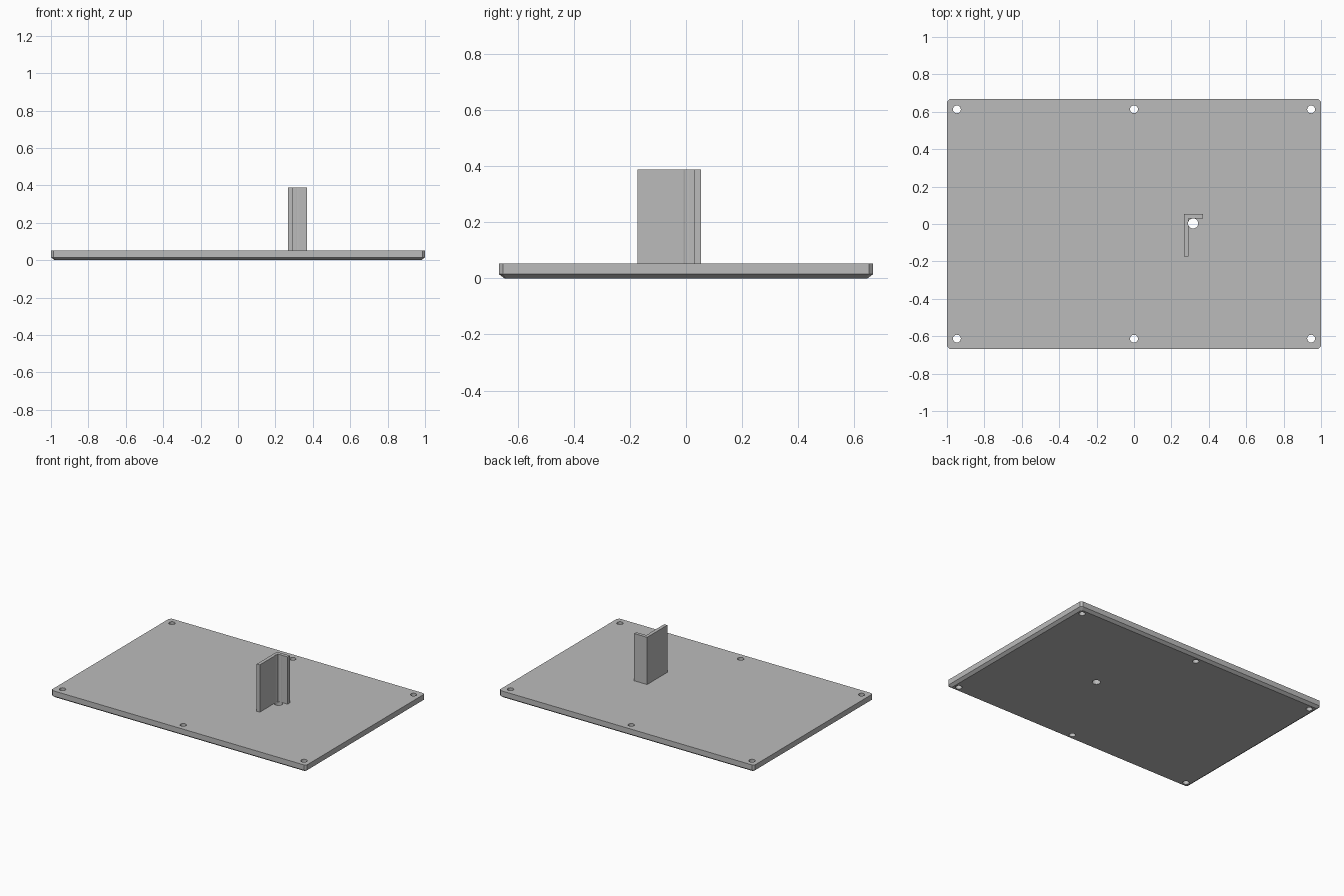
import bpy
import bmesh
from mathutils import Matrix

if "Cube" in bpy.data.objects:
    bpy.data.objects.remove(bpy.data.objects["Cube"], do_unlink=True)

grey = bpy.data.materials.new("plain grey")
grey.use_nodes = True
colour = (0.5, 0.5, 0.5, 1)
grey.diffuse_color = colour
grey.node_tree.nodes["Principled BSDF"].inputs["Base Color"].default_value = colour


def add_object(name, bm):
    bmesh.ops.recalc_face_normals(bm, faces=bm.faces)
    mesh = bpy.data.meshes.new(name)
    bm.to_mesh(mesh)
    bm.free()
    mesh.materials.append(grey)
    obj = bpy.data.objects.new(name, mesh)
    bpy.context.collection.objects.link(obj)
    return obj


def loft(name, rings):
    """Join stacked outlines and cap both ends."""
    bm = bmesh.new()
    loops = [[bm.verts.new((x, y, z)) for x, y in pts] for pts, z in rings]
    n = len(loops[0])
    for a, b in zip(loops, loops[1:]):
        for i in range(n):
            j = (i + 1) % n
            bm.faces.new((a[i], a[j], b[j], b[i]))
    bm.faces.new(loops[0])
    bm.faces.new(loops[-1])
    return add_object(name, bm)


def cut_corner_rect(hx, hy, c):
    return [(hx - c, -hy), (hx, c - hy), (hx, hy - c), (hx - c, hy),
            (c - hx, hy), (-hx, hy - c), (-hx, c - hy), (c - hx, -hy)]


# Base plate with clipped corners and a bevelled underside
W, D, T = 1.0, 0.667, 0.053
plate = loft("base_plate", [
    (cut_corner_rect(W - 0.02, D - 0.02, 0.008), 0),
    (cut_corner_rect(W, D, 0.014), 0.015),
    (cut_corner_rect(W, D, 0.014), T)])

# Upright L-shaped bracket
x0, x1, y0, y1, t = 0.268, 0.369, -0.173, 0.053, 0.024
outline = [(x0, y0), (x0 + t, y0), (x0 + t, y1 - t),
           (x1, y1 - t), (x1, y1), (x0, y1)]
bracket = loft("angle_bracket", [(outline, T), (outline, 0.388)])

# Screw holes along the long edges, and a cable hole in the bracket corner
bm = bmesh.new()
holes = [(x, y, 0.021) for x in (-0.947, 0, 0.947) for y in (-0.613, 0.613)]
holes.append((0.316, 0.003, 0.027))
for x, y, r in holes:
    bmesh.ops.create_cone(bm, cap_ends=True, segments=24, radius1=r, radius2=r,
                          depth=1.2, matrix=Matrix.Translation((x, y, 0)))
cutter = add_object("hole_cutter", bm)
cutter.hide_render = True
cutter.hide_viewport = True
cutter.display_type = 'WIRE'

for part in (plate, bracket):
    cut = part.modifiers.new("holes", 'BOOLEAN')
    cut.operation = 'DIFFERENCE'
    cut.solver = 'EXACT'
    cut.object = cutter
